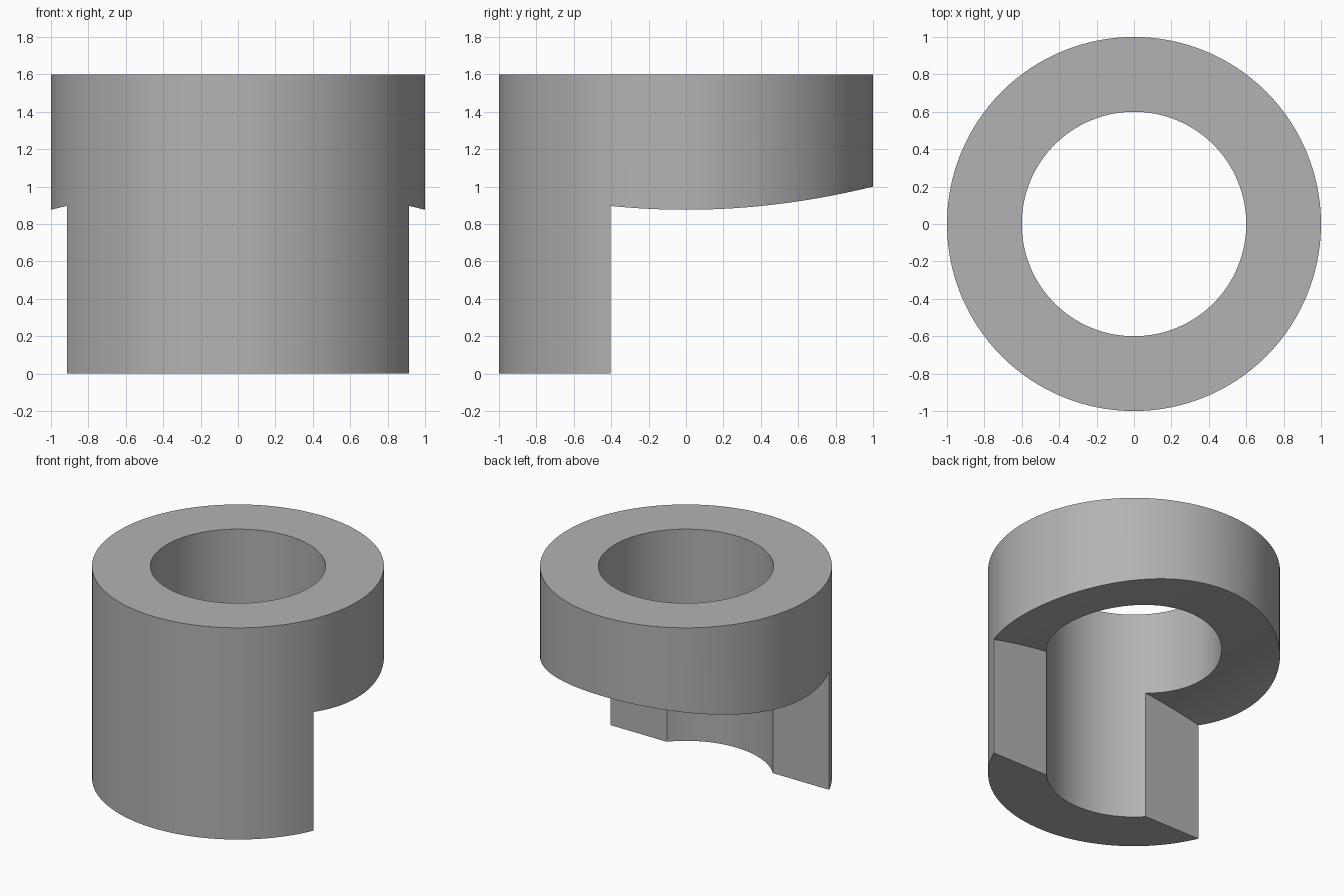
import bpy
import bmesh
import math

cube = bpy.data.objects.get("Cube")
if cube:
    bpy.data.objects.remove(cube, do_unlink=True)

OUTER, INNER, HEIGHT = 1.0, 0.6, 1.6
CUT_Y = -0.404          # flat back of the front skirt
ARCH_TOP, ARCH_R = 1.0, 4.1
SEGMENTS = 128

grey = bpy.data.materials.new("plain grey")
grey.use_nodes = True
colour = (0.45, 0.45, 0.45, 1)
grey.diffuse_color = colour
grey.node_tree.nodes["Principled BSDF"].inputs["Base Color"].default_value = colour


def make_object(name, bm):
    bmesh.ops.recalc_face_normals(bm, faces=bm.faces)
    mesh = bpy.data.meshes.new(name)
    bm.to_mesh(mesh)
    bm.free()
    mesh.materials.append(grey)
    obj = bpy.data.objects.new(name, mesh)
    bpy.context.collection.objects.link(obj)
    return obj


# Thick tube: a rectangular wall section spun around z
bm = bmesh.new()
section = [bm.verts.new((r, 0, z)) for r, z in
           ((INNER, 0), (OUTER, 0), (OUTER, HEIGHT), (INNER, HEIGHT))]
edges = [bm.edges.new((section[i], section[(i + 1) % 4])) for i in range(4)]
bmesh.ops.spin(bm, geom=section + edges, cent=(0, 0, 0), axis=(0, 0, 1),
               angle=math.tau, steps=SEGMENTS, use_merge=True)
bmesh.ops.remove_doubles(bm, verts=bm.verts, dist=1e-5)
collar = make_object("stepped_collar", bm)

# Cutter: a block with a gently arched top, running back along y
bm = bmesh.new()
half, steps = 1.2, 48
xs = [-half + 2 * half * i / steps for i in range(steps + 1)]
profile = [(x, ARCH_TOP - ARCH_R + math.sqrt(ARCH_R ** 2 - x * x)) for x in xs]
profile += [(half, -0.5), (-half, -0.5)]
face = bm.faces.new([bm.verts.new((x, CUT_Y, z)) for x, z in profile])
back = bmesh.ops.extrude_face_region(bm, geom=[face])["geom"]
bmesh.ops.translate(bm, vec=(0, 2, 0),
                    verts=[v for v in back if isinstance(v, bmesh.types.BMVert)])
cutter = make_object("arched_cutter", bm)

# Cut the rear away below the arch
cut = collar.modifiers.new("rear cut", "BOOLEAN")
cut.operation = "DIFFERENCE"
cut.solver = "EXACT"
cut.object = cutter
bpy.ops.object.select_all(action="DESELECT")
collar.select_set(True)
bpy.context.view_layer.objects.active = collar
bpy.ops.object.modifier_apply(modifier=cut.name)
bpy.data.objects.remove(cutter, do_unlink=True)

# Smooth walls, crisp rims
bpy.ops.object.shade_smooth_by_angle(angle=math.radians(30))
